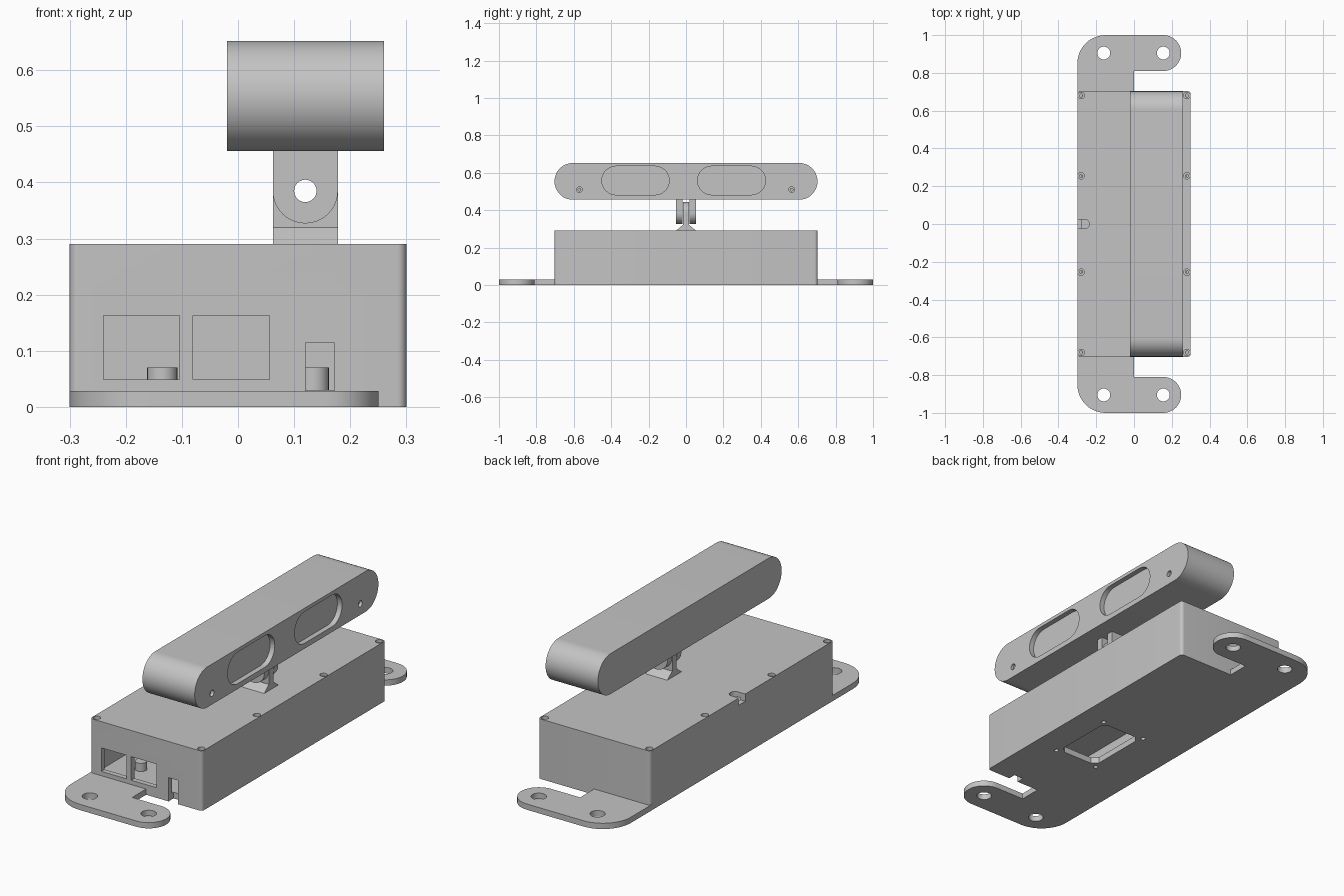
import bpy
import bmesh
from math import sin, cos, pi

cube = bpy.data.objects.get("Cube")
if cube:
    bpy.data.objects.remove(cube, do_unlink=True)

grey = bpy.data.materials.new("plain_grey")
grey.use_nodes = True
COLOR = (0.55, 0.55, 0.55, 1)
grey.diffuse_color = COLOR
grey.node_tree.nodes["Principled BSDF"].inputs["Base Color"].default_value = COLOR


def arc(cx, cy, r, start, end, n=12):
    """Points along an arc, angles in quarter turns."""
    angles = [(start + (end - start) * i / n) * pi / 2 for i in range(n + 1)]
    return [(cx + r * cos(a), cy + r * sin(a)) for a in angles]


def circle(cx, cy, r, n=32):
    return arc(cx, cy, r, 0, 4, n)[:-1]


def rect(a0, a1, b0, b1):
    return [(a0, b0), (a1, b0), (a1, b1), (a0, b1)]


def round_rect(a0, a1, b0, b1, r, n=8):
    return (arc(a1 - r, b1 - r, r, 0, 1, n) + arc(a0 + r, b1 - r, r, 1, 2, n)
            + arc(a0 + r, b0 + r, r, 2, 3, n) + arc(a1 - r, b0 + r, r, 3, 4, n))


def prism(name, outline, axis, lo, hi):
    """Extrude an outline along an axis."""
    place = {"x": lambda a, b, h: (h, a, b),
             "y": lambda a, b, h: (a, h, b),
             "z": lambda a, b, h: (a, b, h)}[axis]
    bm = bmesh.new()
    low = [bm.verts.new(place(a, b, lo)) for a, b in outline]
    high = [bm.verts.new(place(a, b, hi)) for a, b in outline]
    bm.faces.new(low)
    bm.faces.new(high)
    for i in range(len(low)):
        j = (i + 1) % len(low)
        bm.faces.new((low[i], low[j], high[j], high[i]))
    bmesh.ops.remove_doubles(bm, verts=bm.verts, dist=1e-5)
    bmesh.ops.recalc_face_normals(bm, faces=bm.faces)
    mesh = bpy.data.meshes.new(name)
    bm.to_mesh(mesh)
    bm.free()
    mesh.materials.append(grey)
    obj = bpy.data.objects.new(name, mesh)
    bpy.context.collection.objects.link(obj)
    return obj


def select(obj):
    bpy.ops.object.select_all(action="DESELECT")
    obj.select_set(True)
    bpy.context.view_layer.objects.active = obj


def cut(obj, outline, axis, lo, hi):
    """Subtract a prism from a part."""
    cutter = prism("cutter", outline, axis, lo, hi)
    cutter.hide_render = True
    mod = obj.modifiers.new("cut", "BOOLEAN")
    mod.operation = "DIFFERENCE"
    mod.solver = "EXACT"
    mod.object = cutter
    select(obj)
    bpy.ops.object.modifier_apply(modifier=mod.name)
    bpy.data.objects.remove(cutter, do_unlink=True)


parts = []

# Hollow enclosure
box = prism("enclosure", round_rect(-0.3, 0.3, -0.703, 0.703, 0.016), "z", 0, 0.29)
cut(box, rect(-0.275, 0.275, -0.678, 0.678), "z", 0.03, 0.265)
parts.append(box)

# Front ports and cable slot
for x0, x1, z0, z1 in ((-0.24, -0.104, 0.049, 0.163),
                       (-0.08, 0.056, 0.049, 0.163),
                       (0.12, 0.171, -0.01, 0.115)):
    cut(box, rect(x0, x1, z0, z1), "y", -0.73, -0.665)

# Cable notch in the lid
notch = [(-0.32, -0.025)] + arc(-0.262, 0, 0.025, -1, 1) + [(-0.32, 0.025)]
cut(box, notch, "z", 0.255, 0.32)

# Lid screw recesses
for x in (-0.28, 0.28):
    for y in (-0.68, -0.255, 0.255, 0.68):
        cut(box, circle(x, y, 0.017, 20), "z", 0.276, 0.31)
        cut(box, circle(x, y, 0.008, 12), "z", 0.255, 0.31)

# Floor opening with its screw holes
opening = [(-0.03, -0.35), (0.13, -0.35), (0.158, -0.322), (0.158, -0.058),
           (0.13, -0.03), (-0.03, -0.03), (-0.058, -0.058), (-0.058, -0.322)]
cut(box, opening, "z", -0.02, 0.05)
for x in (-0.07, 0.17):
    for y in (-0.362, -0.018):
        cut(box, circle(x, y, 0.011, 16), "z", -0.02, 0.02)

# Inner standoffs
for x, y in ((-0.135, -0.55), (0.135, -0.55), (-0.135, -0.23)):
    parts.append(prism("standoff", circle(x, y, 0.027, 24), "z", 0.025, 0.07))

# Mounting ears
for side, label in ((-1, "front"), (1, "back")):
    outline = [(-0.3, 0.69), (0, 0.69), (0, 0.81)]
    outline += arc(0.155, 0.905, 0.095, -1, 1, 20)
    outline += arc(-0.15, 0.85, 0.15, 1, 2)
    ear = prism(label + "_mounting_ear", [(x, side * y) for x, y in outline], "z", 0, 0.028)
    for x in (-0.16, 0.155):
        cut(ear, circle(x, side * 0.905, 0.034), "z", -0.02, 0.06)
    parts.append(ear)

# Hinge: flared foot, centre tab and two hanging lugs
HX, HZ, HR = 0.12, 0.385, 0.058
parts.append(prism("hinge_foot", [(-0.055, 0.289), (0.055, 0.289), (0.018, 0.32), (-0.018, 0.32)],
                   "x", HX - HR, HX + HR))
tab = prism("hinge_tab", [(HX - HR, 0.31), (HX + HR, 0.31)] + arc(HX, HZ, HR, 0, 2, 20),
            "y", -0.016, 0.016)
lugs = [prism(name, [(HX + HR, 0.47), (HX - HR, 0.47)] + arc(HX, HZ, HR, 2, 4, 20), "y", y0, y1)
        for name, y0, y1 in (("front_hinge_lug", -0.053, -0.02), ("back_hinge_lug", 0.02, 0.053))]
for piece in [tab] + lugs:
    cut(piece, circle(HX, HZ, 0.02, 24), "y", -0.1, 0.1)
    parts.append(piece)

# Sensor bar with two recessed windows and screw recesses
bar = prism("sensor_bar", round_rect(-0.703, 0.703, 0.456, 0.652, 0.098, 20), "x", -0.02, 0.26)
for y0, y1 in ((-0.45, -0.09), (0.062, 0.425)):
    cut(bar, round_rect(y0, y1, 0.482, 0.635, 0.076, 10), "x", 0.235, 0.3)
for y in (-0.57, 0.565):
    cut(bar, circle(y, 0.51, 0.015, 20), "x", 0.245, 0.3)
    cut(bar, circle(y, 0.51, 0.007, 12), "x", 0.225, 0.3)
parts.append(bar)

# Smooth the curves, keep the edges sharp
for part in parts:
    select(part)
    bpy.ops.object.shade_smooth_by_angle(angle=pi / 6)
